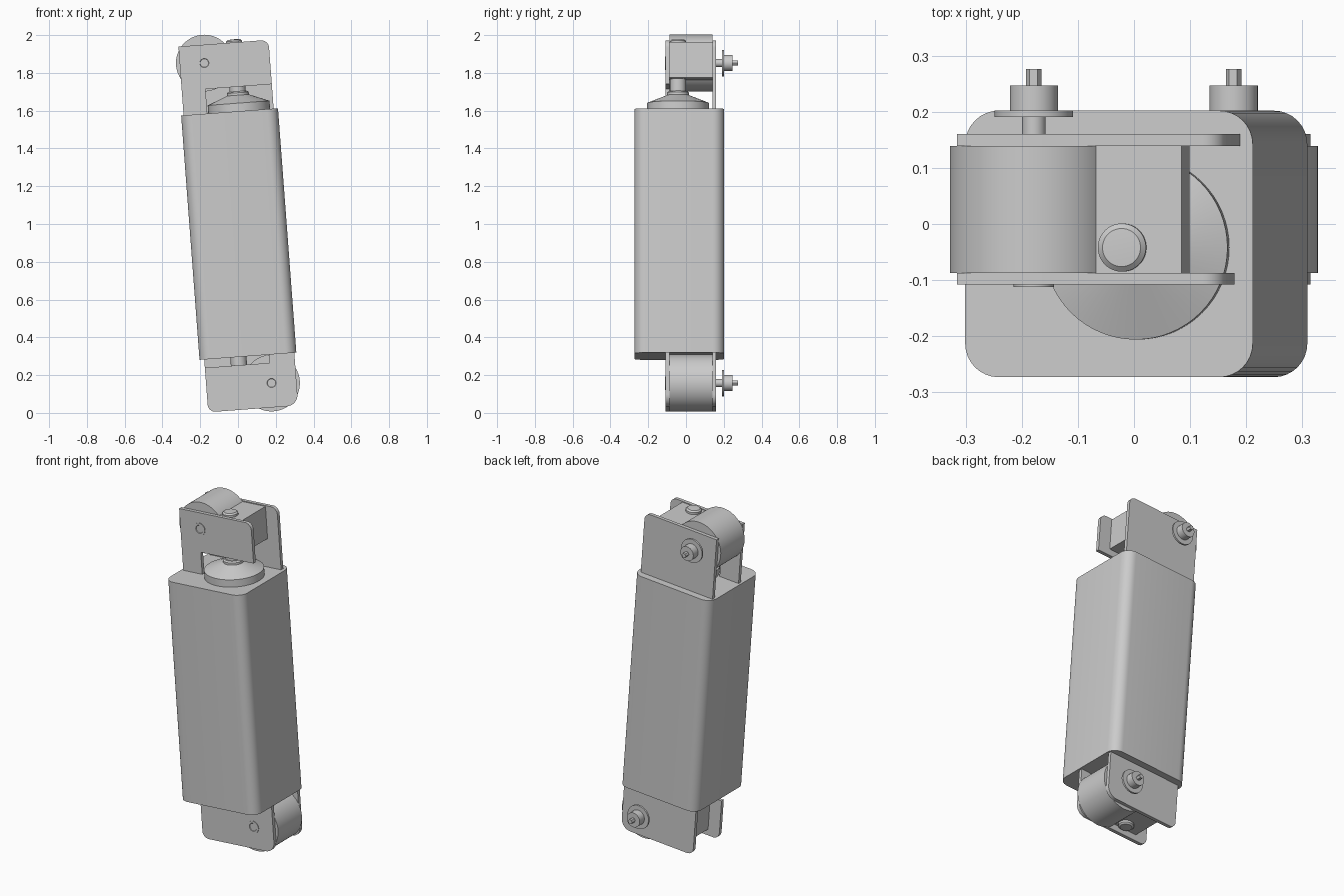
import bpy, bmesh, math
from mathutils import Matrix, Vector

if "Cube" in bpy.data.objects:
    bpy.data.objects.remove(bpy.data.objects["Cube"])

grey = bpy.data.materials.new("plain_grey")
grey.use_nodes = True
COLOUR = (0.6, 0.6, 0.6, 1)
grey.diffuse_color = COLOUR
grey.node_tree.nodes["Principled BSDF"].inputs["Base Color"].default_value = COLOUR

# the whole unit leans sideways about its middle
LEAN = Matrix.Translation((0, 0, 1)) @ Matrix.Rotation(math.radians(-4.3), 4, 'Y')


def finish(name, bm):
    bmesh.ops.recalc_face_normals(bm, faces=bm.faces)
    bm.transform(LEAN)
    mesh = bpy.data.meshes.new(name)
    bm.to_mesh(mesh)
    bm.free()
    mesh.materials.append(grey)
    obj = bpy.data.objects.new(name, mesh)
    bpy.context.collection.objects.link(obj)
    bpy.ops.object.select_all(action='DESELECT')
    obj.select_set(True)
    bpy.context.view_layer.objects.active = obj
    bpy.ops.object.shade_smooth_by_angle(angle=math.radians(30))
    return obj


def rounded(corners, steps=8):
    """Outline from (a, b, radius) right-angle corners."""
    out = []
    for i, (a, b, r) in enumerate(corners):
        p = Vector((a, b))
        if not r:
            out.append(p)
            continue
        to_prev = (Vector(corners[i - 1][:2]) - p).normalized()
        to_next = (Vector(corners[(i + 1) % len(corners)][:2]) - p).normalized()
        centre = p + r * (to_prev + to_next)
        for k in range(steps + 1):
            t = k / steps * math.pi / 2
            out.append(centre - r * (to_next * math.cos(t) + to_prev * math.sin(t)))
    return out


def prism(name, corners, lo, hi, axis):
    """Extrude an outline along y (outline in x, z) or z (outline in x, y)."""
    bm = bmesh.new()
    place = (lambda p, d: (p.x, d, p.y)) if axis == 'y' else (lambda p, d: (p.x, p.y, d))
    face = bm.faces.new([bm.verts.new(place(p, lo)) for p in rounded(corners)])
    new = bmesh.ops.extrude_face_region(bm, geom=[face])["geom"]
    bmesh.ops.translate(bm, vec=place(Vector((0, 0)), hi - lo),
                        verts=[v for v in new if isinstance(v, bmesh.types.BMVert)])
    return finish(name, bm)


def lathe(name, profile, origin, axis='z', sides=48):
    """Revolve (radius, distance) points about an axis through origin."""
    bm = bmesh.new()
    verts = [bm.verts.new((r, 0, d)) for r, d in profile]
    edges = [bm.edges.new(pair) for pair in zip(verts, verts[1:])]
    bmesh.ops.spin(bm, geom=verts + edges, cent=(0, 0, 0), axis=(0, 0, 1),
                   angle=math.tau, steps=sides, use_duplicate=False)
    bmesh.ops.remove_doubles(bm, verts=bm.verts, dist=1e-5)
    if axis == 'y':
        bm.transform(Matrix.Rotation(-math.pi / 2, 4, 'X'))
    bm.transform(Matrix.Translation(origin))
    return finish(name, bm)


BOX_TOP, BOX_BOTTOM = 0.595, -0.702
BACK, FRONT = (0.139, 0.16), (-0.108, -0.087)
STUD_Y = -0.042

# body
prism("body", [(-0.257, -0.273, 0.06), (0.257, -0.273, 0.06),
               (0.257, 0.202, 0.06), (-0.257, 0.202, 0.06)], BOX_BOTTOM, BOX_TOP, 'z')

# upper bracket plates
top = 0.96
prism("upper_back_plate", [(-0.244, BOX_TOP, 0), (0.234, BOX_TOP, 0),
                           (0.234, top, 0.04), (-0.244, top, 0)], *BACK, 'y')
prism("upper_front_plate", [(-0.244, BOX_TOP, 0), (-0.118, BOX_TOP, 0), (-0.118, 0.725, 0),
                            (0.234, 0.725, 0), (0.234, top, 0.04), (-0.244, top, 0)], *FRONT, 'y')

# lower bracket plates
low = -0.982
prism("lower_back_plate", [(-0.232, BOX_BOTTOM, 0), (-0.232, low, 0.04),
                           (0.246, low, 0.06), (0.246, BOX_BOTTOM, 0)], *BACK, 'y')
prism("lower_front_plate", [(0.111, BOX_BOTTOM, 0), (0.111, -0.746, 0), (-0.232, -0.746, 0),
                            (-0.232, low, 0.04), (0.246, low, 0.06),
                            (0.246, BOX_BOTTOM, 0)], *FRONT, 'y')

# roller, axle, block and stud at each end
for end, s, shift in (("upper", 1, 0), ("lower", -1, 0.01)):
    hub = (-0.114 * s, 0, 0.863 * s + shift)
    lathe(end + "_roller", [(0, FRONT[1]), (0.15, FRONT[1]), (0.15, BACK[0]), (0, BACK[0])],
          hub, 'y', 64)
    lathe(end + "_axle", [(0, -0.109), (0.022, -0.109), (0.024, -0.112), (0.036, -0.112),
                          (0.036, -0.1), (0.021, -0.1), (0.021, 0.191), (0.07, 0.191),
                          (0.07, 0.202), (0.043, 0.202), (0.043, 0.247), (0, 0.247)], hub, 'y')
    lathe(end + "_axle_tip", [(0, 0.24), (0.014, 0.24), (0.014, 0.276), (0, 0.276)], hub, 'y', 6)

    z_in, z_out = 0.765 * s + shift, 0.955 * s + shift
    prism(end + "_block", [(-0.05 * s, z_in, 0), (0.157 * s, z_in, 0),
                           (0.157 * s, z_out, 0), (-0.05 * s, z_out, 0)],
          FRONT[1], BACK[0], 'y')
    root = BOX_TOP if s > 0 else BOX_BOTTOM
    lathe(end + "_stud", [(0, root), (0.043, root), (0.043, z_out + 0.012 * s),
                          (0.034, z_out + 0.02 * s), (0, z_out + 0.022 * s)],
          (0.051 * s, STUD_Y, 0))

# tapered collar under the upper stud
lathe("collar", [(0, BOX_TOP), (0.164, BOX_TOP), (0.164, 0.638), (0.058, 0.68),
                 (0.058, 0.693), (0.05, 0.7), (0, 0.7)], (0.051, STUD_Y, 0), 'z', 64)
